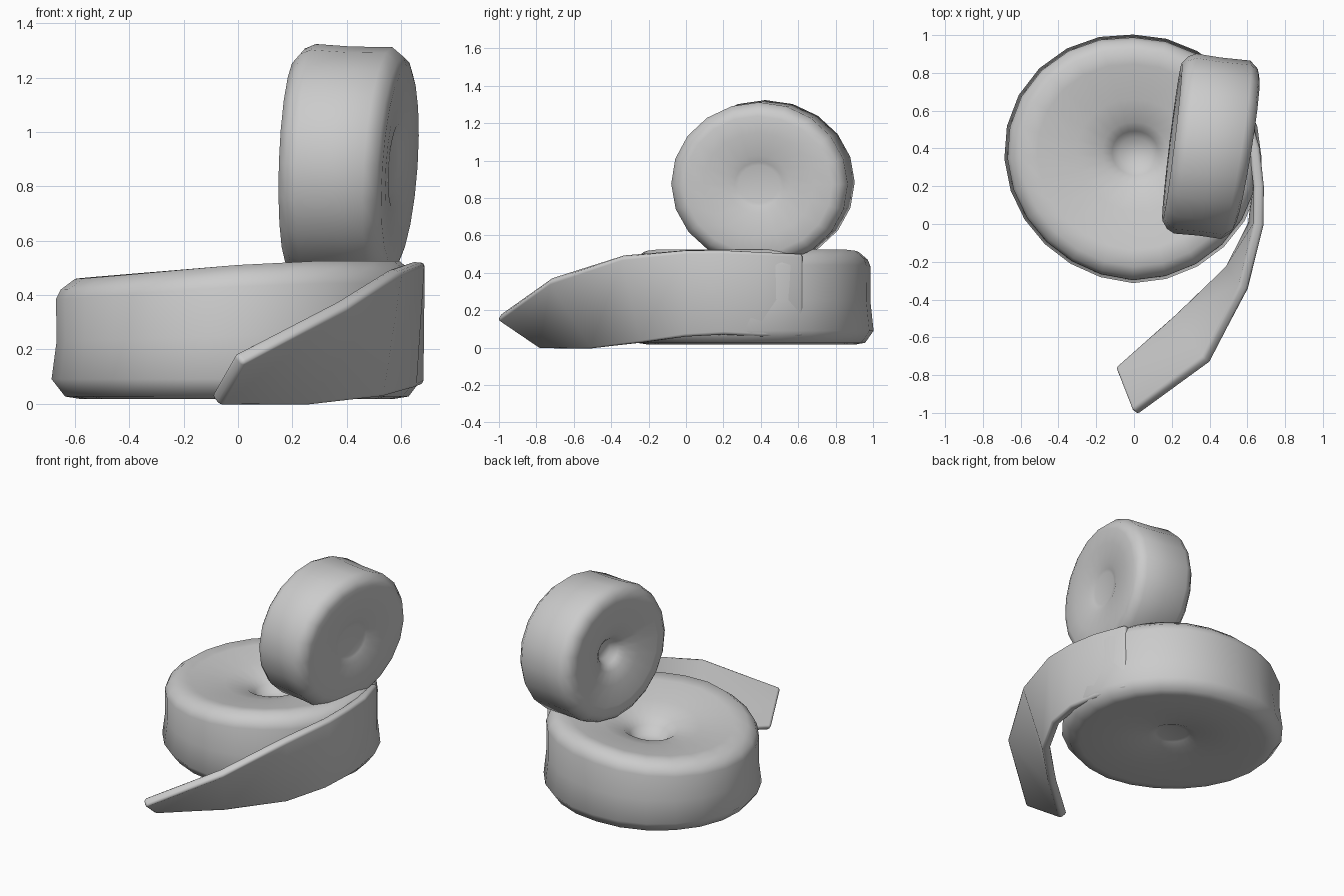
import bpy, bmesh, math
from mathutils import Vector, Matrix

if "Cube" in bpy.data.objects:
    bpy.data.objects.remove(bpy.data.objects["Cube"])


def finish(bm, name, angle):
    bmesh.ops.recalc_face_normals(bm, faces=bm.faces)
    mesh = bpy.data.meshes.new(name)
    bm.to_mesh(mesh)
    bm.free()
    obj = bpy.data.objects.new(name, mesh)
    bpy.context.collection.objects.link(obj)
    bpy.ops.object.select_all(action='DESELECT')
    obj.select_set(True)
    bpy.context.view_layer.objects.active = obj
    bpy.ops.object.shade_smooth_by_angle(angle=math.radians(angle))
    return obj


def roll(name, profile, segments, place):
    """Revolve (radius, height) points; place maps each point to the world."""
    bm = bmesh.new()
    rings = []
    for r, h in profile:
        ring = []
        for i in range(segments):
            a = 2 * math.pi * i / segments
            ring.append(bm.verts.new(place(r * math.cos(a), r * math.sin(a), h, r)))
        rings.append(ring)
    for lo, hi in zip(rings, rings[1:]):
        for i in range(segments):
            j = (i + 1) % segments
            bm.faces.new((lo[i], lo[j], hi[j], hi[i]))
    # flat hub discs with crisp rims
    caps = [bm.faces.new(rings[0]), bm.faces.new(rings[-1])]
    rims = [e for f in caps for e in f.edges]
    obj_rims = [e.index for e in rims]
    bm.edges.index_update()
    obj_rims = [e.index for e in rims]
    obj = finish(bm, name, 60)
    sharp = obj.data.attributes.get("sharp_edge") or obj.data.attributes.new("sharp_edge", 'BOOLEAN', 'EDGE')
    for i in obj_rims:
        sharp.data[i].value = True
    return obj


# Lying roll: dished faces, slightly waisted wall, lower and fuller on the left
def place_lying(x, y, h, r):
    hub_shift = 0.035 * (1 - min(r / 0.66, 1))
    bulge = 1 - 0.06 * x * y / r ** 2 if x < 0 else 1
    lift = 0.075 * min(x, 0) + 0.015 * min(1, x / 0.3) if x > 0 else 0.085 * x
    return Vector((x * bulge * 1.02 - 0.005 + hub_shift * 0.4,
                   y * bulge * 0.985 + 0.345 + hub_shift,
                   h + lift * max(0, h - 0.1) / 0.4))


roll("lying_roll",
     [(0.085, 0.06), (0.105, 0.055), (0.15, 0.036), (0.35, 0.03), (0.56, 0.016),
      (0.62, 0.026), (0.668, 0.09), (0.65, 0.25), (0.652, 0.43), (0.635, 0.47),
      (0.585, 0.51), (0.50, 0.50), (0.30, 0.465), (0.17, 0.43), (0.12, 0.39),
      (0.083, 0.345)], 24, place_lying)

# Standing roll: same form turned on its edge, deep side to the left
turn = Matrix.Rotation(math.radians(-7), 4, 'Z') @ Matrix.Rotation(math.radians(-88), 4, 'Y')


def place_standing(x, y, h, r):
    if h < 0:
        h -= 0.03 * x + 0.04 * y
    return turn @ Vector((x * 0.915, y, h)) + Vector((0.40, 0.41, 0.88))


roll("standing_roll",
     [(0.11, -0.165), (0.13, -0.17), (0.17, -0.184), (0.30, -0.195), (0.40, -0.198),
      (0.44, -0.185), (0.478, -0.14), (0.475, 0.0), (0.48, 0.13), (0.46, 0.17),
      (0.42, 0.2), (0.36, 0.197), (0.22, 0.175), (0.13, 0.15), (0.09, 0.12),
      (0.06, 0.08)], 20, place_standing)

# Loose tail: twisting strip given as (upper edge, lower edge) pairs
tail = [((0.57, 0.62, 0.50), (0.57, 0.62, 0.06)),
        ((0.638, 0.40, 0.51), (0.635, 0.40, 0.06)),
        ((0.66, 0.20, 0.52), (0.655, 0.20, 0.07)),
        ((0.66, 0.00, 0.52), (0.63, 0.00, 0.06)),
        ((0.58, -0.335, 0.49), (0.51, -0.23, 0.03)),
        ((0.385, -0.72, 0.365), (0.235, -0.49, 0.005)),
        ((0.005, -1.0, 0.165), (-0.085, -0.77, 0.01))]
bm = bmesh.new()
pairs = [(bm.verts.new(t), bm.verts.new(b)) for t, b in tail]
for (t0, b0), (t1, b1) in zip(pairs, pairs[1:]):
    bm.faces.new((t0, b0, b1, t1))
strip = finish(bm, "loose_tail", 50)
solid = strip.modifiers.new("thickness", 'SOLIDIFY')
solid.thickness = 0.055
solid.offset = 0
bevel = strip.modifiers.new("soft_edges", 'BEVEL')
bevel.width = 0.016
bevel.segments = 2
bevel.limit_method = 'ANGLE'
bevel.angle_limit = math.radians(50)
